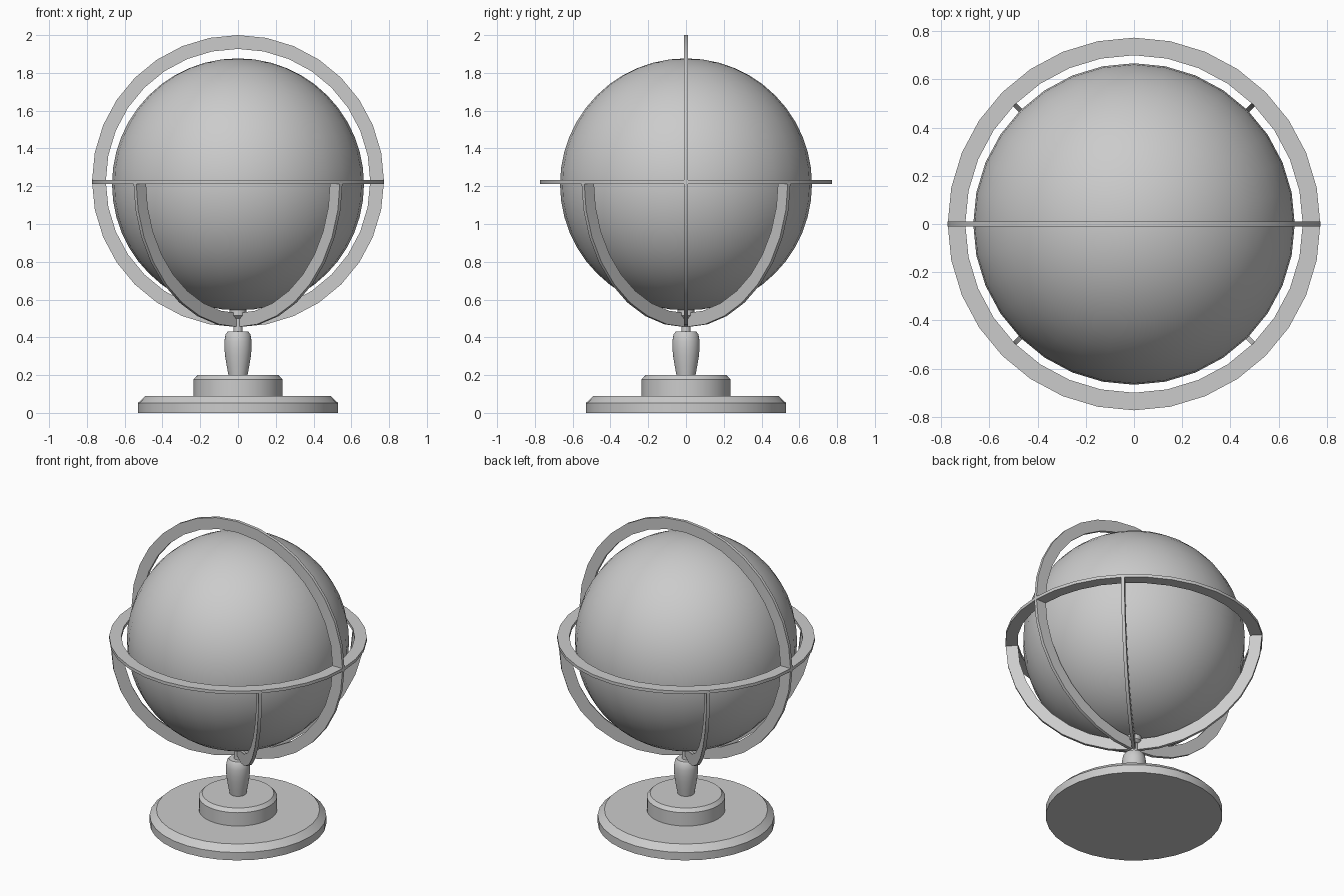
import bpy, bmesh, math
from mathutils import Matrix

if "Cube" in bpy.data.objects:
    bpy.data.objects.remove(bpy.data.objects["Cube"])

CZ = 1.227            # centre height of the rings
R_OUT, R_IN, T = 0.773, 0.70, 0.02

grey = bpy.data.materials.new("plain grey")
grey.diffuse_color = (0.6, 0.6, 0.6, 1)
grey.use_nodes = True
grey.node_tree.nodes["Principled BSDF"].inputs["Base Color"].default_value = grey.diffuse_color


def finish(name, bm):
    bmesh.ops.recalc_face_normals(bm, faces=bm.faces)
    me = bpy.data.meshes.new(name)
    bm.to_mesh(me)
    bm.free()
    ob = bpy.data.objects.new(name, me)
    bpy.context.collection.objects.link(ob)
    me.materials.append(grey)
    bpy.ops.object.select_all(action='DESELECT')
    ob.select_set(True)
    bpy.context.view_layer.objects.active = ob
    bpy.ops.object.shade_smooth_by_angle(angle=math.radians(30))
    return ob


def lathe(name, profile, n=32):
    """Closed solid of revolution from (radius, height) points."""
    bm = bmesh.new()
    rows = [[bm.verts.new((r * math.cos(2 * math.pi * i / n), r * math.sin(2 * math.pi * i / n), z))
             for i in range(n)] for r, z in profile]
    for a, b in zip(rows, rows[1:]):
        for i in range(n):
            j = (i + 1) % n
            bm.faces.new((a[i], a[j], b[j], b[i]))
    bm.faces.new(rows[0][::-1])
    bm.faces.new(rows[-1])
    return finish(name, bm)


def flat_arc(name, start, end, matrix, step=11.25):
    """Flat band swept in the XY plane from start to end degrees, then placed."""
    bm = bmesh.new()
    n = round((end - start) / step)
    closed = end - start == 360
    section = [(R_OUT, -T / 2), (R_OUT, T / 2), (R_IN, T / 2), (R_IN, -T / 2)]
    rows = []
    for i in range(n if closed else n + 1):
        a = math.radians(start + i * step)
        rows.append([bm.verts.new((r * math.cos(a), r * math.sin(a), z)) for r, z in section])
    for i in range(n):
        a, b = rows[i], rows[(i + 1) % len(rows)]
        for k in range(4):
            m = (k + 1) % 4
            bm.faces.new((a[k], a[m], b[m], b[k]))
    if not closed:
        bm.faces.new(rows[0])
        bm.faces.new(rows[-1])
    bm.transform(matrix)
    return finish(name, bm)


# Globe ball
bm = bmesh.new()
bmesh.ops.create_uvsphere(bm, u_segments=32, v_segments=24, radius=0.667)
bm.transform(Matrix.Translation((0, 0, 1.21)))
finish("globe", bm)

# Horizon ring, meridian ring and crossed lower supports
lift = Matrix.Translation((0, 0, CZ))
upright = Matrix.Rotation(math.pi / 2, 4, 'X')
flat_arc("horizon_ring", 0, 360, lift @ Matrix.Translation((0, 0, -0.004)))
flat_arc("meridian_ring", 0, 360, lift @ upright)
for i, ang in enumerate((45, 135)):
    flat_arc(f"support_arc_{i + 1}", 180, 360,
             lift @ Matrix.Rotation(math.radians(ang), 4, 'Z') @ upright)

# Stepped base
lathe("base_plate", [(0.53, 0), (0.53, 0.052), (0.49, 0.09)])
lathe("base_step", [(0.235, 0.088), (0.235, 0.178), (0.215, 0.20)])

# Turned stem, neck and cap under the globe
lathe("stem", [(0.05, 0.198), (0.06, 0.25), (0.068, 0.30), (0.072, 0.34),
               (0.072, 0.38), (0.066, 0.415), (0.055, 0.43)])
lathe("neck", [(0.024, 0.425), (0.024, 0.51)], 16)
lathe("globe_cap", [(0.028, 0.50), (0.045, 0.515), (0.045, 0.555)], 16)
